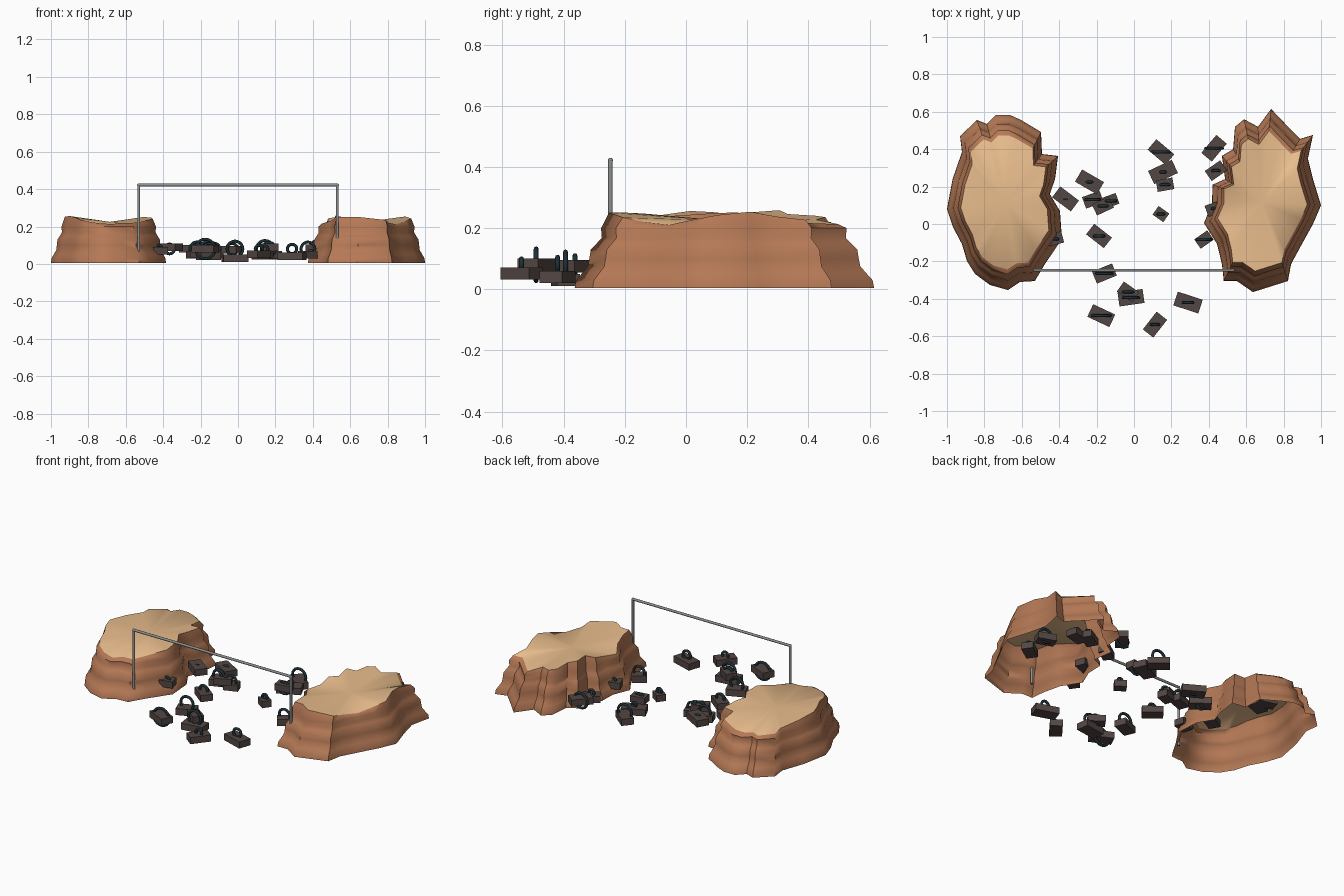
import bpy, bmesh, math, random
from mathutils import Matrix, Vector

if "Cube" in bpy.data.objects:
    bpy.data.objects.remove(bpy.data.objects["Cube"])

random.seed(4)


def material(name, rgb):
    m = bpy.data.materials.new(name)
    m.diffuse_color = (*rgb, 1)
    m.use_nodes = True
    m.node_tree.nodes["Principled BSDF"].inputs["Base Color"].default_value = m.diffuse_color
    return m


ROCK = material("red_brown_rock", (0.46, 0.19, 0.092))
SAND = material("tan_sand", (0.80, 0.50, 0.26))
STEEL = material("grey_steel", (0.27, 0.28, 0.28))
CRATE = material("dark_brown", (0.085, 0.062, 0.056))
RING = material("blue_black", (0.012, 0.028, 0.035))


def finish(bm, name, mats, smooth=None):
    mesh = bpy.data.meshes.new(name)
    bmesh.ops.recalc_face_normals(bm, faces=bm.faces)
    bm.to_mesh(mesh)
    bm.free()
    ob = bpy.data.objects.new(name, mesh)
    bpy.context.collection.objects.link(ob)
    for m in mats:
        mesh.materials.append(m)
    if smooth:
        bpy.ops.object.select_all(action='DESELECT')
        ob.select_set(True)
        bpy.context.view_layer.objects.active = ob
        bpy.ops.object.shade_smooth_by_angle(angle=math.radians(smooth))
    return ob


# Cliffs: jagged outline lofted through a layered profile, open underneath
LEFT = [(-1, .08), (-.97, .24), (-.92, .385), (-.93, .47), (-.84, .556), (-.786, .535),
        (-.738, .583), (-.663, .583), (-.604, .556), (-.497, .492), (-.492, .374),
        (-.406, .364), (-.422, .24), (-.45, .16), (-.396, .07), (-.385, -.08),
        (-.476, -.214), (-.53, -.305), (-.61, -.31), (-.674, -.353), (-.77, -.326),
        (-.85, -.267), (-.893, -.198), (-.92, -.107), (-.968, -.016)]
RIGHT = [(1, .10), (.957, .24), (.93, .35), (.957, .476), (.888, .455), (.82, .524),
         (.733, .615), (.663, .52), (.588, .56), (.54, .52), (.53, .40), (.47, .364),
         (.487, .24), (.42, .21), (.417, .107), (.374, .005), (.444, -.107),
         (.47, -.214), (.48, -.305), (.55, -.305), (.636, -.364), (.823, -.305),
         (.84, -.214), (.898, -.107), (.957, 0)]
PROFILE = [(.005, 1), (.03, .99), (.052, .95), (.075, .91), (.10, .90), (.13, .89),
           (.15, .85), (.168, .815), (.20, .82), (None, .765)]


def cliff(name, outline, centre, waves, peak):
    bm = bmesh.new()
    cx, cy = centre
    rings = []
    for z, s in PROFILE:
        ring = []
        for x, y in outline:
            a = math.atan2(y - cy, x - cx)
            rim = .235 + .02 * math.cos(waves * (a - math.radians(peak)))
            if z is None:
                rim += random.uniform(-.005, .005)
            ring.append(bm.verts.new((cx + (x - cx) * s, cy + (y - cy) * s,
                                      rim if z is None else z)))
        rings.append(ring)
    n = len(outline)
    for lo, hi in zip(rings, rings[1:]):
        for i in range(n):
            j = (i + 1) % n
            bm.faces.new((lo[i], lo[j], hi[j], hi[i]))
    # sandy top fanned from a middle point
    mid = bm.verts.new((cx, cy, .225))
    for i in range(n):
        f = bm.faces.new((rings[-1][i], rings[-1][(i + 1) % n], mid))
        f.material_index = 1
    ob = finish(bm, name, [ROCK, SAND], 50)
    # make sure the open shell faces outward
    if ob.data.polygons[-1].normal.z < 0:
        ob.data.flip_normals()


cliff("left_cliff", LEFT, (-.685, .115), 2, 10)
cliff("right_cliff", RIGHT, (.685, .115), 3, 15)

# Pipe gantry: two posts, a crossbar and round elbows
bm = bmesh.new()


def pipe(a, b, r=.0075):
    a, b = Vector(a), Vector(b)
    d = b - a
    m = Matrix.Translation((a + b) / 2) @ d.to_track_quat('Z', 'Y').to_matrix().to_4x4()
    bmesh.ops.create_cone(bm, cap_ends=True, segments=12, radius1=r, radius2=r,
                          depth=d.length, matrix=m)


Y, TOP = -.247, .422
for x in (-.531, .531):
    pipe((x, Y, .05), (x, Y, TOP))
    bmesh.ops.create_uvsphere(bm, u_segments=12, v_segments=8, radius=.008,
                              matrix=Matrix.Translation((x, Y, TOP)))
pipe((-.531, Y, TOP), (.531, Y, TOP))
finish(bm, "pipe_gantry", [STEEL], 40)


# Debris: a flat block with an upright ring facing the front
def block(i, x, y, angle, length, z):
    b = bmesh.new()
    size = Matrix.Diagonal((length, .035 + length * .3, .04, 1))
    bmesh.ops.create_cube(b, size=1, matrix=Matrix.Translation((x, y, z)) @
                          Matrix.Rotation(math.radians(angle), 4, 'Z') @ size)
    finish(b, f"debris_block_{i}", [CRATE])


def ring(i, x, y, r, z, minor=.008, n=20, k=8):
    b = bmesh.new()
    loops = []
    for u in range(n):
        a = math.tau * u / n
        loops.append([])
        for v in range(k):
            t = math.tau * v / k
            d = r - minor + minor * math.cos(t)
            loops[-1].append(b.verts.new((x + d * math.cos(a), y + minor * math.sin(t),
                                          z + d * math.sin(a))))
    for u in range(n):
        p, q = loops[u], loops[(u + 1) % n]
        for v in range(k):
            w = (v + 1) % k
            b.faces.new((p[v], p[w], q[w], q[v]))
    finish(b, f"debris_ring_{i}", [RING], 60)


# x, y, block angle, block length, ring radius, block height
ITEMS = [(.144, .385, -40, .125, .053, .045), (.155, .278, 25, .14, .02, .05),
         (.166, .21, 10, .09, .043, .09), (.144, .053, -35, .07, .024, .05),
         (-.238, .225, -30, .135, .03, .08), (-.22, .13, 20, .10, .045, .05),
         (-.166, .096, 25, .10, .04, .085), (-.128, .123, 20, .085, .038, .05),
         (-.187, -.064, -38, .12, .034, .055), (-.158, -.265, 22, .115, .05, .04),
         (-.032, -.363, -35, .10, .038, .075), (-.016, -.394, 8, .135, .05, .03),
         (-.175, -.49, -25, .13, .06, .08), (.112, -.538, 52, .12, .028, .052),
         (.289, -.42, -18, .14, .033, .04), (.374, -.083, 35, .085, .045, .05),
         (.428, .405, 50, .125, .053, .085), (.438, .285, 35, .10, .025, .05),
         (.43, .083, 20, .09, .02, .06), (-.366, .134, -37, .125, .034, .09),
         (-.425, -.08, 15, .09, .028, .07)]
# Pieces buried under the cliffs
BURIED = [(-.59, .36, 20), (-.60, .42, -15), (-.50, .07, 30), (.77, .02, 35),
          (.78, .17, -20), (.67, .31, 15), (.60, .33, 30)]
for x, y, a in BURIED:
    ITEMS.append((x, y, a, .11, random.uniform(.03, .05), .06))

for i, (x, y, a, length, r, z) in enumerate(ITEMS, 1):
    block(i, x, y, a, length, z)
    ring(i, x, y, r, .08)
